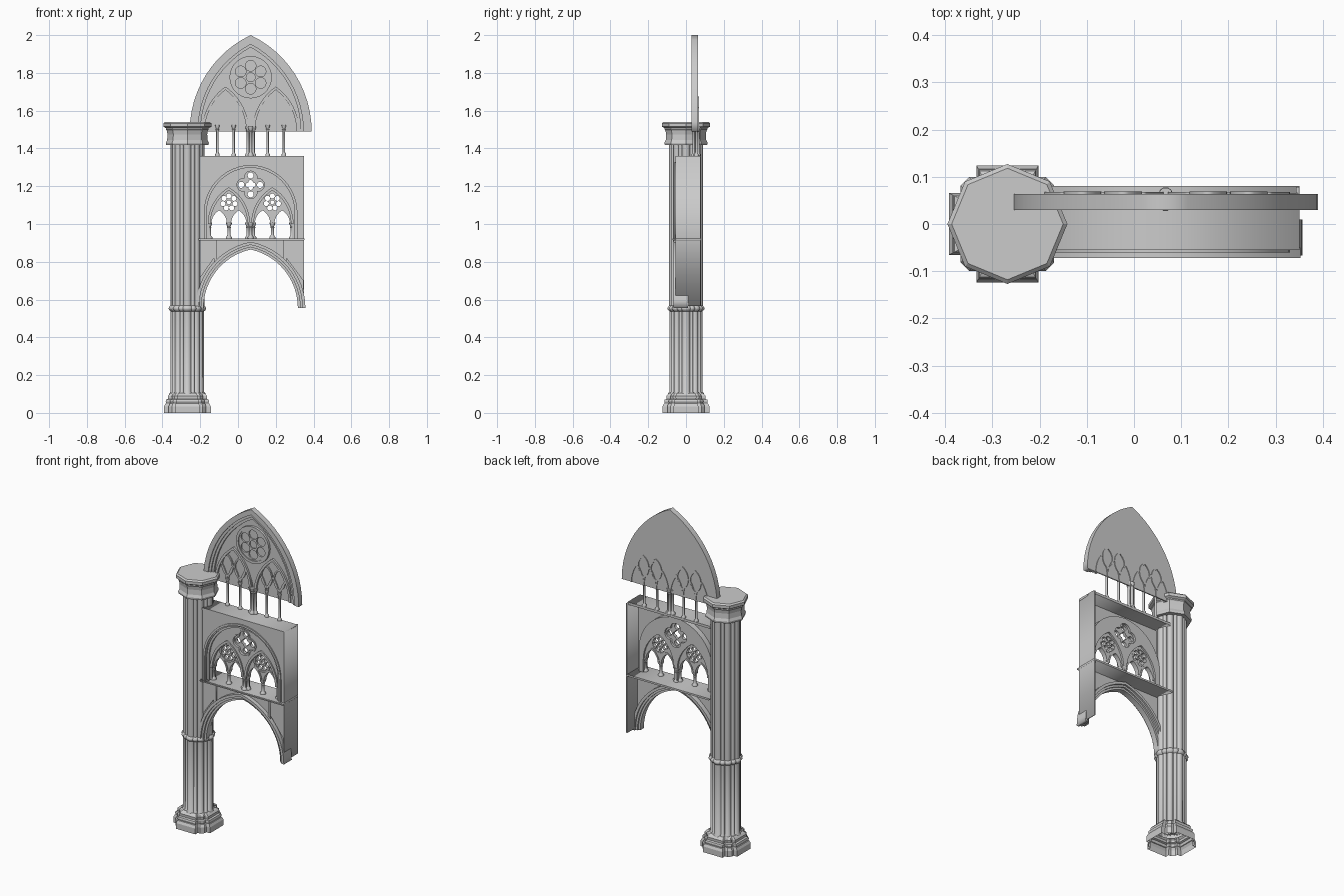
import bpy, bmesh
from math import sin, cos, pi, acos, atan2, sqrt
from mathutils import Matrix

if "Cube" in bpy.data.objects:
    bpy.data.objects.remove(bpy.data.objects["Cube"])

CX, PX = 0.067, -0.268      # bay axis, pier axis


def add(name, me):
    ob = bpy.data.objects.new(name, me)
    bpy.context.scene.collection.objects.link(ob)
    return ob


def plate(name, loops, y0, y1):
    """Filled x-z outline (later loops are holes), thick from y0 to y1."""
    cu = bpy.data.curves.new(name, 'CURVE')
    cu.dimensions, cu.fill_mode, cu.extrude = '2D', 'BOTH', (y1 - y0) / 2
    for pts in loops:
        sp = cu.splines.new('POLY')
        sp.points.add(len(pts) - 1)
        for p, (x, z) in zip(sp.points, pts):
            p.co = (x, z, 0, 1)
        sp.use_cyclic_u = True
    tmp = add(name + "_outline", cu)
    dg = bpy.context.evaluated_depsgraph_get()
    me = bpy.data.meshes.new_from_object(tmp.evaluated_get(dg))
    bpy.data.objects.remove(tmp)
    me.transform(Matrix.Translation((0, (y0 + y1) / 2, 0)) @ Matrix.Rotation(pi / 2, 4, 'X'))
    return add(name, me)


def box(name, x0, x1, y0, y1, z0, z1):
    return plate(name, [[(x0, z0), (x1, z0), (x1, z1), (x0, z1)]], y0, y1)


def loft(name, rings, smooth=False, cap=True):
    """Skin a list of equal-length 3D rings."""
    bm = bmesh.new()
    vs = [[bm.verts.new(p) for p in r] for r in rings]
    n = len(vs[0])
    for a, b in zip(vs, vs[1:]):
        for i in range(n):
            bm.faces.new((a[i], a[(i + 1) % n], b[(i + 1) % n], b[i]))
    if cap:
        bm.faces.new(vs[-1])
    me = bpy.data.meshes.new(name)
    bm.to_mesh(me)
    bm.free()
    ob = add(name, me)
    if smooth:
        bpy.ops.object.select_all(action='DESELECT')
        ob.select_set(True)
        bpy.context.view_layer.objects.active = ob
        bpy.ops.object.shade_smooth_by_angle(angle=0.7)
    return ob


def lathe(name, x, y, prof, n=10, smooth=True):
    return loft(name, [[(x + r * cos(2 * pi * i / n), y + r * sin(2 * pi * i / n), z)
                        for i in range(n)] for r, z in prof], smooth)


def arch(cx, z0, s, h, d=0, foot=None, n=12):
    """Pointed arch, left to right; d offsets it concentrically."""
    R = (s * s + h * h) / (2 * s)
    c, R2 = R - s, R + d
    a = acos(c / R2)
    right = [(cx - c + R2 * cos(a * i / n), z0 + R2 * sin(a * i / n)) for i in range(n + 1)]
    if foot is not None:
        right.insert(0, (right[0][0], foot))
    return [(2 * cx - x, z) for x, z in right[:-1]] + right[::-1]


def band(name, args, d0, d1, y0, y1, foot=None):
    plate(name, [arch(*args, d1, foot) + arch(*args, d0, foot)[::-1]], y0, y1)


def leaf(cx, cz, s, h):
    up = arch(cx, cz, s, h, n=6)
    return up + [(x, 2 * cz - z) for x, z in up[::-1][1:-1]]


def circle(cx, cz, r, n=20):
    return [(cx + r * cos(2 * pi * i / n), cz + r * sin(2 * pi * i / n)) for i in range(n)]


def around(cx, cz, R, r, k, n=12):
    return [circle(cx + R * sin(2 * pi * i / k), cz + R * cos(2 * pi * i / k), r, n) for i in range(k)]


def foil(cx, cz, k, R, r, n=8):
    """Outline of k overlapping lobes."""
    h = pi / k
    t = R * cos(h) + sqrt(r * r - (R * sin(h)) ** 2)
    a = atan2(t * sin(h), t * cos(h) - R)
    pts = []
    for i in range(k):
        m = pi / 2 + 2 * h * i
        for j in range(n):
            b = m - a + 2 * a * j / n
            pts.append((cx + R * cos(m) + r * cos(b), cz + R * sin(m) + r * sin(b)))
    return pts


def colonnette(name, x, y, z0, z1, r):
    lathe(name, x, y, [(r * 1.9, z0), (r * 1.9, z0 + .008), (r * 1.3, z0 + .014), (r, z0 + .02),
                       (r, z1 - .03), (r * 1.4, z1 - .026), (r, z1 - .022), (r * 1.8, z1 - .006),
                       (r * 1.8, z1)])


# Pier base: cross plan with chamfered corners, stepped tiers
quarter = [(.125, -.066), (.125, .066), (.1, .066), (.1, .082), (.082, .1), (.066, .1)]
plan = [(x * cos(q) - y * sin(q), x * sin(q) + y * cos(q))
        for q in (0, pi / 2, pi, 3 * pi / 2) for x, y in quarter]
tiers = [(0, .99), (.035, .99), (.05, .93), (.052, .9), (.062, .92), (.07, .9), (.074, .82),
         (.09, .83), (.1, .76), (.105, .7)]
loft("pier_base", [[(PX + x * s, y * s, z) for x, y in plan] for z, s in tiers])

# Clustered pier shafts with annulets
lathe("pier_core", PX, 0, [(.074, .08), (.074, 1.43)], 16, False)
for i in range(16):
    a = i * pi / 8
    r, R = (.022, .067) if i % 4 == 0 else (.018, .067) if i % 2 == 0 else (.01, .075)
    prof = [(r + .008, .095), (r + .008, .102), (r, .112), (r, .538), (r + .005, .542), (r + .01, .55),
            (r + .01, .556), (r + .005, .564), (r + .001, .568), (r + .001, 1.425)]
    lathe("pier_shaft", PX + R * cos(a), R * sin(a), prof)

# Octagonal capital
lathe("pier_capital", PX, 0, [(.07, 1.418), (.112, 1.418), (.114, 1.43), (.107, 1.445), (.105, 1.475),
                              (.109, 1.495), (.113, 1.5), (.113, 1.507), (.127, 1.515), (.127, 1.533),
                              (.118, 1.541)], 8, False)

# Lower arcade arch, stepped mouldings and spandrel wall
low = (CX, .555, .25, .31)
band("arcade_arch_inner", low, 0, .02, -.045, -.01)
band("arcade_arch_middle", low, .012, .03, -.057, 0)
band("arcade_arch_outer", low, .024, .04, -.067, .01)
plate("arcade_spandrel", [[(-.205, .56), (-.205, .92), (.345, .92), (.345, .56)]
                          + arch(*low, .026, .56)[::-1]], -.042, -.02)
for x in (-.12, .248):
    box("spandrel_strip", x - .008, x + .008, -.055, -.04, .79, .92)
    s = 1 if x > CX else -1
    xs = sorted((x, CX + s * .278))
    plate("spandrel_side", [[(xs[0], .83 if s > 0 else .7), (xs[1], .7 if s > 0 else .83),
                             (xs[1], .92), (xs[0], .92)]], -.05, -.04)

# Gallery floor, end wall and top ledge
box("gallery_floor", -.21, .35, -.068, .08, .913, .924)
box("gallery_floor_lip", -.21, .352, -.072, -.05, .916, .922)
box("end_wall", .343, .35, -.055, .078, .565, 1.357)
box("top_ledge", -.21, .35, -.055, .066, 1.345, 1.36)

# Gallery wall with its framing arch
tri = (CX, 1.06, .245, .25)
plate("gallery_wall", [[(-.21, .92), (-.21, 1.35), (.348, 1.35), (.348, .92)]
                       + arch(*tri, 0, .92)[::-1]], -.053, -.03)
band("gallery_arch_roll", tri, .006, .018, -.06, -.045, .92)
band("gallery_arch_inner", tri, -.012, .003, -.045, -.02, .92)

# Gallery tracery screen
subs = [CX - .115, CX + .115]
subarg = [(c, 1.0, .104, .185) for c in subs]
quat = foil(CX, 1.207, 4, .039, .035)
screen = arch(*tri, .004, .92)
for g in subarg[::-1]:
    screen += arch(*g, 0, .92)[::-1]
plate("gallery_screen", [screen, quat], -.034, .005)
plate("quatrefoil_tracery", [foil(CX, 1.207, 4, .039, .037), foil(CX, 1.207, 4, .014, .0125, 5)]
      + around(CX, 1.207, .05, .0165, 4), -.025, -.008)
plate("quatrefoil_rim", [foil(CX, 1.207, 4, .041, .041), foil(CX, 1.207, 4, .039, .034)], -.04, -.03)
for c, g in zip(subs, subarg):
    out = arch(*g, .004)
    for k in (1, -1):
        out += arch(c + k * .052, 1.0, .041, .072, n=8)[::-1]
    plate("gallery_light", [out, circle(c, 1.115, .011, 10)] + around(c, 1.115, .033, .0136, 7),
          -.024, -.006)
    plate("gallery_oculus_rim", [circle(c, 1.115, .056), circle(c, 1.115, .047)], -.031, -.004)
    band("gallery_light_arch", g, -.006, .008, -.042, -.02)
    for k in (1, -1):
        band("lancet_arch", (c + k * .052, 1.0, .041, .072), 0, .009, -.03, -.003)

# Gallery colonnettes
for x in (CX - .219, subs[0], subs[1], CX + .219):
    colonnette("gallery_colonnette", x, -.018, .922, 1.008, .0085)
for dx, dy in ((-.014, 0), (.014, 0), (0, -.014), (0, .014)):
    colonnette("gallery_centre_colonnette", CX + dx, -.018 + dy, .922, 1.008, .0085)

# Clerestory window: stepped pointed frame and infill
top = (CX, 1.49, .323, .51)
band("window_frame_outer", top, -.03, 0, .03, .064)
band("window_frame_middle", top, -.044, -.028, .037, .064)
band("window_frame_inner", top, -.058, -.042, .045, .064)
plate("window_infill", [arch(*top, -.01)], .057, .064)

# Rose
plate("rose_ring", [circle(CX, 1.777, .112, 28), circle(CX, 1.777, .096, 28)], .043, .06)
plate("rose_tracery", [circle(CX, 1.777, .098, 28), circle(CX, 1.777, .024, 12)]
      + around(CX, 1.777, .061, .0285, 6, 14), .049, .06)

# Window lights, mullion tracery and colonnettes
for c in (CX - .133, CX + .133):
    band("window_light_arch", (c, 1.49, .122, .235), -.012, .002, .045, .062)
    for k in (-1, 0, 1):
        band("window_lancet", (c + k * .085, 1.49, .038, .115), -.001, .007, .05, .068)
    for k in (-1, 1):
        x = c + k * .043
        plate("window_leaf", [leaf(x, 1.605, .04, .07), leaf(x, 1.605, .032, .058)], .05, .069)
        colonnette("window_colonnette", x, .055, 1.36, 1.525, .0065)
for dx, dy in ((-.014, 0), (.014, 0), (0, -.01), (0, .01)):
    colonnette("window_centre_colonnette", CX + dx, .053 + dy, 1.36, 1.515, .008)
